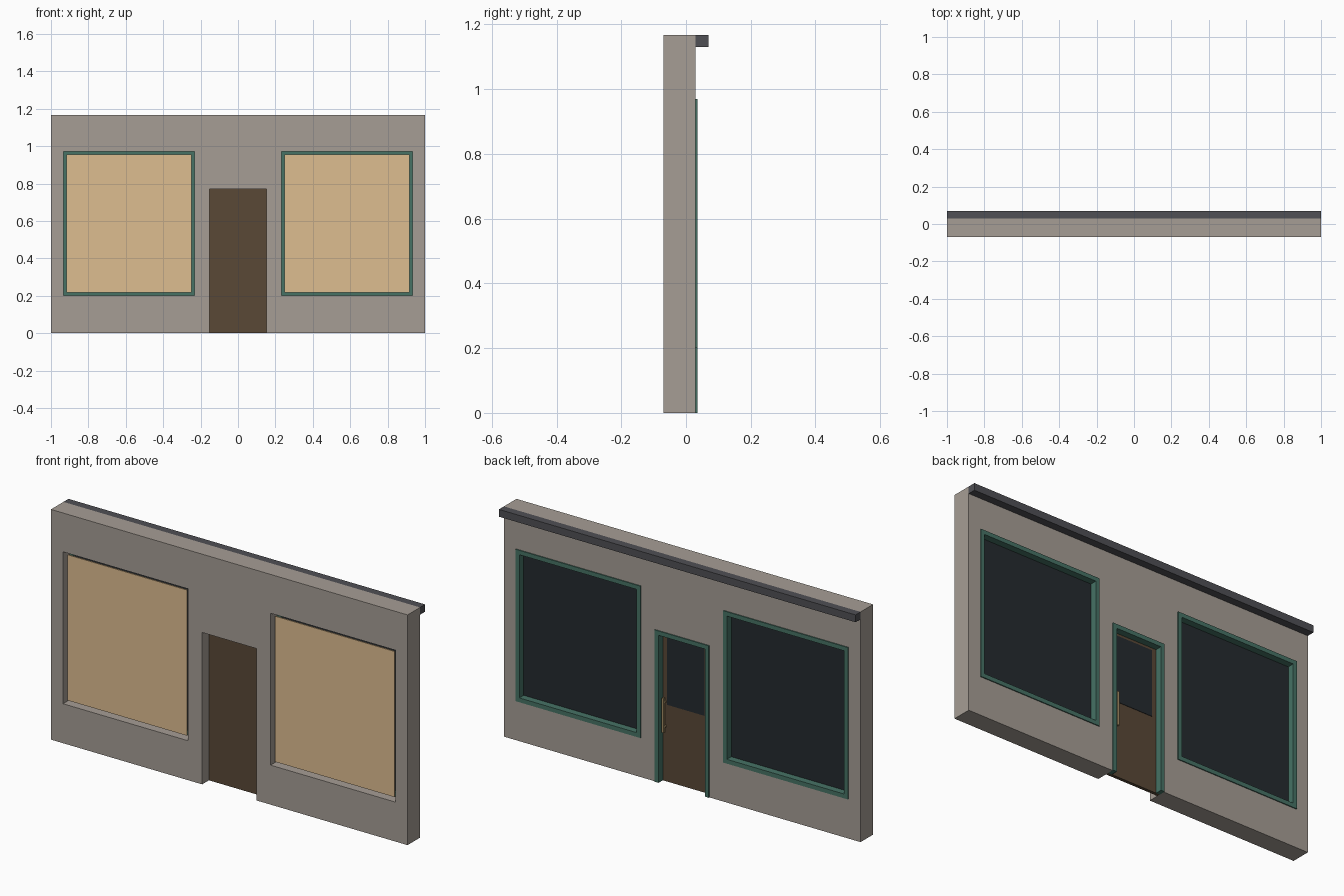
import bpy, bmesh
from mathutils import Matrix

if "Cube" in bpy.data.objects:
    bpy.data.objects.remove(bpy.data.objects["Cube"])


def material(name, rgb):
    m = bpy.data.materials.new(name)
    m.diffuse_color = (*rgb, 1)
    m.use_nodes = True
    m.node_tree.nodes["Principled BSDF"].inputs["Base Color"].default_value = m.diffuse_color
    return m


STONE = material("stone", (0.38, 0.34, 0.30))
GREEN = material("green_paint", (0.061, 0.17, 0.13))
TAN = material("warm_panel", (0.73, 0.51, 0.28))
WOOD = material("brown_wood", (0.10, 0.065, 0.037))
GLASS = material("dark_glass", (0.018, 0.023, 0.028))
SLATE = material("slate", (0.08, 0.08, 0.09))
BRASS = material("brass", (0.38, 0.27, 0.13))


def rect(x0, x1, z0, z1):
    return [(x0, z0), (x1, z0), (x1, z1), (x0, z1)]


def prism(name, loops, y0, y1, mat):
    """Extrude an xz outline (further loops are holes) from y0 to y1."""
    curve = bpy.data.curves.new(name, 'CURVE')
    curve.dimensions = '2D'
    curve.fill_mode = 'BOTH'
    curve.extrude = (y1 - y0) / 2
    for pts in loops:
        s = curve.splines.new('POLY')
        s.points.add(len(pts) - 1)
        for p, (x, z) in zip(s.points, pts):
            p.co = (x, z, 0, 1)
        s.use_cyclic_u = True
    tmp = bpy.data.objects.new(name + "_outline", curve)
    bpy.context.collection.objects.link(tmp)
    mesh = bpy.data.meshes.new_from_object(
        tmp.evaluated_get(bpy.context.evaluated_depsgraph_get()))
    bpy.data.objects.remove(tmp)
    bm = bmesh.new()
    bm.from_mesh(mesh)
    bmesh.ops.remove_doubles(bm, verts=bm.verts, dist=1e-5)
    bmesh.ops.transform(bm, verts=bm.verts, matrix=Matrix(
        ((1, 0, 0, 0), (0, 0, -1, (y0 + y1) / 2), (0, 1, 0, 0), (0, 0, 0, 1))))
    bmesh.ops.recalc_face_normals(bm, faces=bm.faces)
    for f in bm.faces:
        f.smooth = False
    bm.to_mesh(mesh)
    bm.free()
    mesh.materials.clear()
    mesh.materials.append(mat)
    ob = bpy.data.objects.new(name, mesh)
    bpy.context.collection.objects.link(ob)
    return ob


BACK, FRONT, H = 0.03, -0.07, 1.167     # wall planes and height
WX0, WX1, WZ0, WZ1 = 0.232, 0.932, 0.2, 0.97   # window opening
DX, DZ = 0.152, 0.77                    # door half width and height
T = 0.022                               # frame bar width
FACE = 0.035                            # outer face of the frames

# Wall with door notch and two window openings
outline = [(-1, 0), (-DX, 0), (-DX, DZ), (DX, DZ), (DX, 0), (1, 0), (1, H), (-1, H)]
prism("wall", [outline, rect(WX0, WX1, WZ0, WZ1), rect(-WX1, -WX0, WZ0, WZ1)],
      FRONT, BACK, STONE)
prism("cornice", [rect(-1, 1, 1.13, H)], BACK, 0.07, SLATE)

# Shop windows: frame, glass and display backing panel
for side, a, b in (("left", -WX1, -WX0), ("right", WX0, WX1)):
    prism(side + "_window_frame",
          [rect(a, b, WZ0, WZ1), rect(a + T, b - T, WZ0 + T, WZ1 - T)],
          -0.02, FACE, GREEN)
    prism(side + "_window_glass", [rect(a + T, b - T, WZ0 + T, WZ1 - T)],
          -0.008, 0.0, GLASS)
    g = 0.016
    prism(side + "_display_panel", [rect(a + g, b - g, WZ0 + g, WZ1 - g)],
          -0.056, -0.05, TAN)

# Door frame: two jambs and a head
prism("door_frame", [[(-DX, 0), (-DX + T, 0), (-DX + T, DZ - T), (DX - T, DZ - T),
                      (DX - T, 0), (DX, 0), (DX, DZ), (-DX, DZ)]], 0.0, FACE, GREEN)

# Door leaf with glazed upper half
prism("door_leaf", [rect(-DX, DX, 0, DZ)], -0.016, 0.0, WOOD)
prism("door_glass", [rect(-0.105, 0.105, 0.39, 0.735)], 0.0, 0.002, GLASS)

# Door handle: upright bar on two posts
prism("door_handle", [rect(0.107, 0.118, 0.255, 0.43)], 0.014, 0.026, BRASS)
for label, z in (("lower", 0.28), ("upper", 0.405)):
    prism(label + "_handle_post", [rect(0.109, 0.116, z - 0.004, z + 0.004)],
          0.0, 0.014, BRASS)
